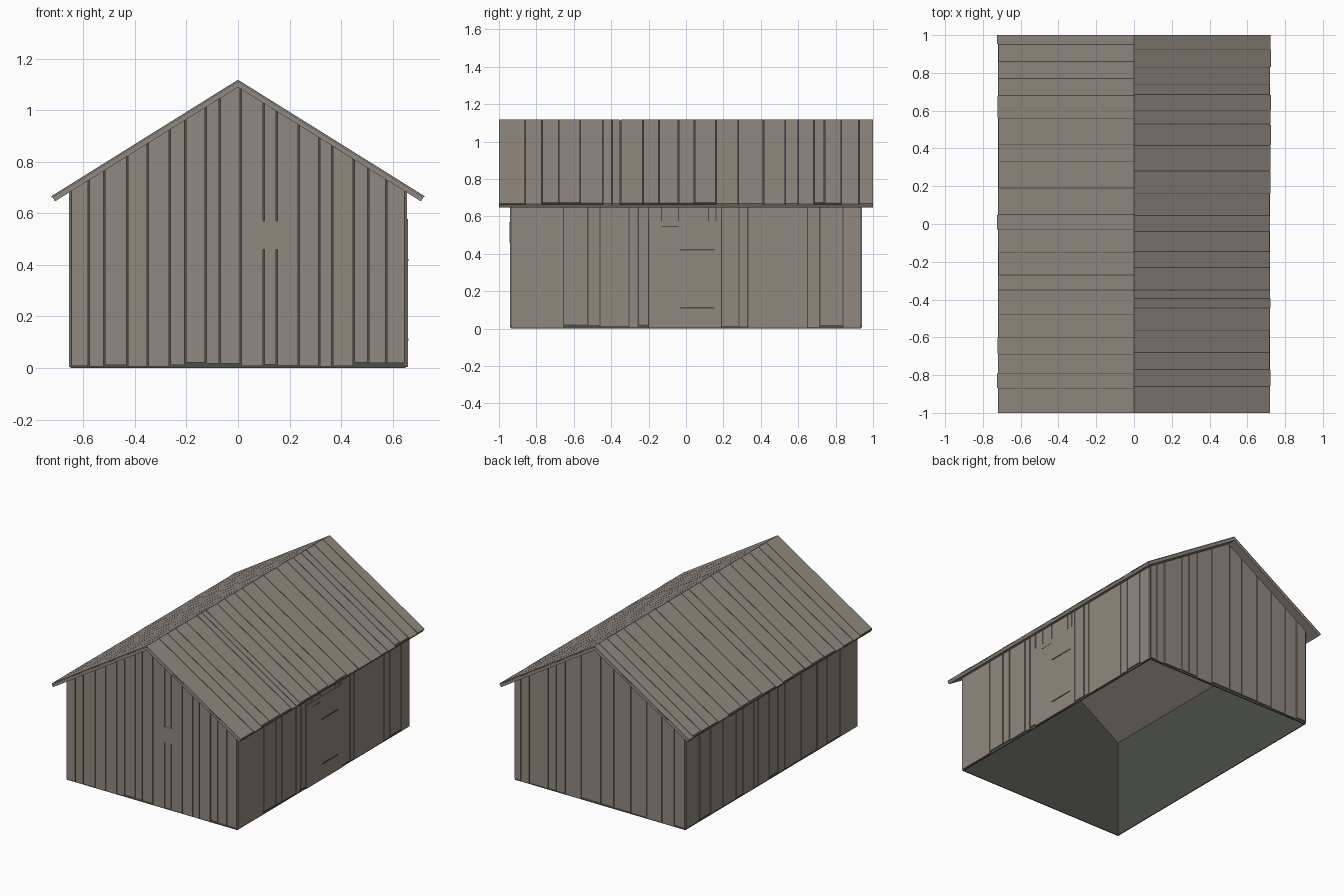
import bpy
import bmesh
import random
from mathutils import Vector

random.seed(4)

cube = bpy.data.objects.get("Cube")
if cube:
    bpy.data.objects.remove(cube, do_unlink=True)


def make_material(name, color):
    mat = bpy.data.materials.new(name)
    mat.use_nodes = True
    mat.diffuse_color = (*color, 1)
    mat.node_tree.nodes["Principled BSDF"].inputs["Base Color"].default_value = (*color, 1)
    return mat


WOOD = make_material("weathered_wood", (0.285, 0.25, 0.215))
DARK = make_material("dark_lining", (0.07, 0.074, 0.063))

# Main dimensions
HALF_X, HALF_Y = 0.65, 0.935
RIDGE, SLOPE = 1.09, 0.624
BOARD = 0.006
SEAM = 0.003


def roof_under(x):
    return RIDGE - SLOPE * abs(x)


def add_prism(bm, points, offset):
    """Extrude a flat outline along an offset into a closed solid."""
    offset = Vector(offset)
    near = [bm.verts.new(p) for p in points]
    far = [bm.verts.new(Vector(p) + offset) for p in points]
    bm.faces.new(near)
    bm.faces.new(far[::-1])
    for i in range(len(near)):
        j = (i + 1) % len(near)
        bm.faces.new((near[j], near[i], far[i], far[j]))


def finish(bm, name, *materials):
    bmesh.ops.recalc_face_normals(bm, faces=bm.faces[:])
    mesh = bpy.data.meshes.new(name)
    bm.to_mesh(mesh)
    bm.free()
    obj = bpy.data.objects.new(name, mesh)
    bpy.context.collection.objects.link(obj)
    for mat in materials:
        mesh.materials.append(mat)
    return obj


def spans(seams, half):
    """Pairs of board edges with a narrow seam between neighbours."""
    edges = [-half] + sorted(seams) + [half]
    return [(a + SEAM, b - SEAM) for a, b in zip(edges, edges[1:])]


def gable_boards(name, seams, side):
    bm = bmesh.new()
    for a, b in spans(seams, HALF_X):
        z = random.uniform(0.004, 0.022)
        outline = [(a, z), (b, z), (b, roof_under(b))]
        if a < 0 < b:
            outline.append((0, RIDGE))
        outline.append((a, roof_under(a)))
        add_prism(bm, [(x, side * HALF_Y, h) for x, h in outline], (0, side * BOARD, 0))
    finish(bm, name, WOOD)


def side_boards(name, seams, side):
    bm = bmesh.new()
    top = roof_under(HALF_X + BOARD)
    for a, b in spans(seams, HALF_Y):
        z = random.uniform(0.004, 0.022)
        outline = [(a, z), (b, z), (b, top), (a, top)]
        add_prism(bm, [(side * HALF_X, y, h) for y, h in outline], (side * BOARD, 0, 0))
    finish(bm, name, WOOD)


def roof_boards(name, seams, side):
    bm = bmesh.new()
    for a, b in spans(seams, 1 + SEAM):
        eave = random.uniform(0.714, 0.725)
        top = RIDGE + 0.029
        outline = [(0, top - BOARD), (0, top), (eave, top - SLOPE * eave),
                   (eave - SEAM, top - BOARD - SLOPE * (eave - SEAM))]
        add_prism(bm, [(side * x, a, h) for x, h in outline], (0, b - a, 0))
    finish(bm, name, WOOD)


def plate(name, center, size, mat):
    bm = bmesh.new()
    bmesh.ops.create_cube(bm, size=1)
    bmesh.ops.scale(bm, vec=size, verts=bm.verts)
    bmesh.ops.translate(bm, vec=center, verts=bm.verts)
    return finish(bm, name, mat)


# Dark lining behind the boards, open below
bm = bmesh.new()
eave_z = roof_under(HALF_X)
outline = [(-HALF_X, 0), (HALF_X, 0), (HALF_X, eave_z), (0, RIDGE), (-HALF_X, eave_z)]
add_prism(bm, [(x, -HALF_Y, z) for x, z in outline], (0, 2 * HALF_Y, 0))
bm.normal_update()
open_faces = [f for f in bm.faces if abs(f.normal.z) > 0.1]
bmesh.ops.delete(bm, geom=open_faces, context="FACES")
lining = finish(bm, "wall_lining", DARK)
solid = lining.modifiers.new("thickness", "SOLIDIFY")
solid.thickness = 0.008
solid.offset = -1

# Wall boards
gable_boards("front_boards", [-0.58, -0.52, -0.43, -0.35, -0.265, -0.205, -0.125, -0.07, 0.01,
                              0.1, 0.15, 0.235, 0.315, 0.365, 0.45, 0.505, 0.575], -1)
gable_boards("back_boards", [-0.57, -0.475, -0.36, -0.24, -0.11, -0.01, 0.14, 0.26, 0.33,
                             0.39, 0.535, 0.6], 1)
side_boards("left_boards", [-0.655, -0.525, -0.46, -0.305, -0.255, -0.2, -0.13, -0.04, 0.12,
                            0.16, 0.19, 0.283, 0.33, 0.65, 0.715, 0.84], 1)
side_boards("right_boards", [-0.74, -0.6, -0.49, -0.32, -0.14, -0.06, 0.03, 0.15, 0.2,
                             0.32, 0.39, 0.53, 0.67, 0.79], -1)

# Roof deck: wooden below, dark on top where the seams show it
bm = bmesh.new()
for side in (-1, 1):
    deck = [(0, RIDGE), (0.71, roof_under(0.71)), (0.72, roof_under(0.72) + 0.022),
            (0, RIDGE + 0.022)]
    add_prism(bm, [(side * x, -1, z) for x, z in deck], (0, 2, 0))
deck = finish(bm, "roof_deck", WOOD, DARK)
for face in deck.data.polygons:
    face.material_index = int(face.normal.z > 0.5)

# Roof boards
SEAM = 0.002
roof_boards("left_roof_boards", [-0.86, -0.77, -0.68, -0.565, -0.445, -0.395, -0.35, -0.23,
                                 -0.145, -0.04, 0.045, 0.16, 0.28, 0.415, 0.53, 0.6,
                                 0.685, 0.74, 0.83, 0.925], 1)
roof_boards("right_roof_boards", [-0.87, -0.79, -0.69, -0.6, -0.48, -0.35, -0.27, -0.15,
                                  -0.03, 0.05, 0.19, 0.33, 0.42, 0.56, 0.68, 0.77,
                                  0.86, 0.95], -1)

# Door with dark straps, and a patch board on the front
face_x = HALF_X + BOARD
plate("door", (face_x, -0.005, 0.291), (0.006, 0.39, 0.574), WOOD)
for z in (0.11, 0.42):
    plate("door_strap", (face_x + 0.003, 0.06, z), (0.004, 0.185, 0.008), DARK)
plate("door_latch", (face_x + 0.003, -0.085, 0.545), (0.002, 0.09, 0.004), DARK)
plate("front_patch", (0.125, -HALF_Y - BOARD, 0.515), (0.075, 0.003, 0.11), WOOD)
